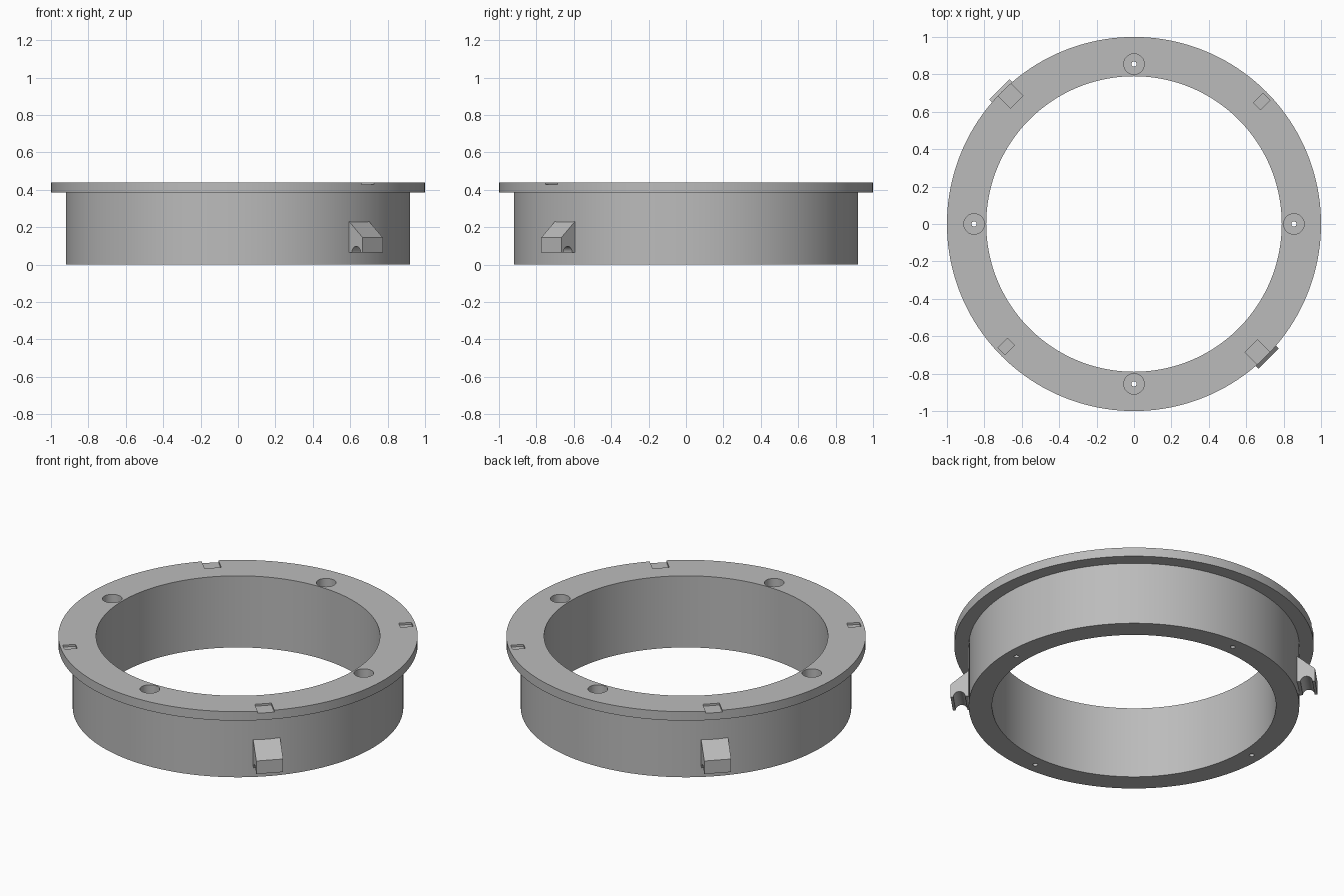
import bpy
import bmesh
from math import radians, pi, cos, sin
from mathutils import Matrix, Vector

cube = bpy.data.objects.get("Cube")
if cube:
    bpy.data.objects.remove(cube, do_unlink=True)

grey = bpy.data.materials.new("plain grey")
grey.use_nodes = True
colour = (0.5, 0.5, 0.5, 1)
grey.diffuse_color = colour
grey.node_tree.nodes["Principled BSDF"].inputs["Base Color"].default_value = colour

TOP = 0.44


def finish(name, bm):
    bmesh.ops.recalc_face_normals(bm, faces=bm.faces)
    mesh = bpy.data.meshes.new(name)
    bm.to_mesh(mesh)
    bm.free()
    mesh.materials.append(grey)
    obj = bpy.data.objects.new(name, mesh)
    bpy.context.collection.objects.link(obj)
    return obj


def lathe(bm, profile, steps, centre=(0, 0, 0), closed=True):
    """Revolve (radius, z) points; an open profile is capped at both ends."""
    rings = [[bm.verts.new(Vector(centre) + Vector((r * cos(2 * pi * i / steps),
                                                    r * sin(2 * pi * i / steps), z)))
              for i in range(steps)] for r, z in profile]
    pairs = list(zip(rings, rings[1:]))
    if closed:
        pairs.append((rings[-1], rings[0]))
    else:
        bm.faces.new(rings[0])
        bm.faces.new(rings[-1])
    for a, b in pairs:
        for i in range(steps):
            j = (i + 1) % steps
            bm.faces.new((a[i], a[j], b[j], b[i]))


def add_box(bm, angle, r0, r1, offset, width, z0, z1):
    """Box lying along the radius at the given angle."""
    matrix = (Matrix.Rotation(radians(angle), 4, "Z")
              @ Matrix.Translation(((r0 + r1) / 2, offset, (z0 + z1) / 2))
              @ Matrix.Diagonal((r1 - r0, width, z1 - z0, 1)))
    bmesh.ops.create_cube(bm, size=1, matrix=matrix)


def smooth(obj):
    bpy.ops.object.select_all(action="DESELECT")
    obj.select_set(True)
    bpy.context.view_layer.objects.active = obj
    bpy.ops.object.shade_smooth_by_angle(angle=radians(25))


# Flanged ring body
bm = bmesh.new()
lathe(bm, [(0.79, 0), (0.92, 0), (0.92, 0.385), (1, 0.385), (1, TOP), (0.79, TOP)], 160)
ring = finish("flanged_ring", bm)

# Cutters: counterbored screw holes, rim notches and small slots
bm = bmesh.new()
for k in range(4):
    a = k * pi / 2
    lathe(bm, [(0.014, -0.1), (0.014, 0.14), (0.055, 0.14), (0.055, TOP + 0.1)], 32,
          (0.855 * cos(a), 0.855 * sin(a), 0), closed=False)
for angle in (-45, 135):
    add_box(bm, angle, 0.905, 1.05, -0.018, 0.094, TOP - 0.012, TOP + 0.1)
for angle in (45, 225):
    add_box(bm, angle, 0.91, 0.982, -0.02, 0.054, TOP - 0.012, TOP + 0.1)
cutter = finish("recess_cutter", bm)
cutter.hide_render = True

cut = ring.modifiers.new("recesses", "BOOLEAN")
cut.operation = "DIFFERENCE"
cut.solver = "EXACT"
cut.object = cutter
bpy.context.view_layer.objects.active = ring
bpy.ops.object.modifier_apply(modifier=cut.name)
bpy.data.objects.remove(cutter, do_unlink=True)
smooth(ring)

# Sloped side lugs with a round groove underneath
groove = [(0.97 - 0.033 * cos(pi * i / 16), 0.065 + 0.033 * sin(pi * i / 16))
          for i in range(17)]
outline = [(0.9, 0.065)] + groove + [(1.0185, 0.065), (1.0185, 0.145),
                                     (0.911, 0.235), (0.9, 0.235)]
for name, angle in (("front_left_lug", -45), ("back_right_lug", 135)):
    bm = bmesh.new()
    face = bm.faces.new([bm.verts.new((r, -0.076, z)) for r, z in outline])
    sweep = bmesh.ops.extrude_face_region(bm, geom=[face])
    moved = [v for v in sweep["geom"] if isinstance(v, bmesh.types.BMVert)]
    bmesh.ops.translate(bm, vec=(0, 0.152, 0), verts=moved)
    bmesh.ops.rotate(bm, matrix=Matrix.Rotation(radians(angle), 3, "Z"), verts=bm.verts)
    smooth(finish(name, bm))
